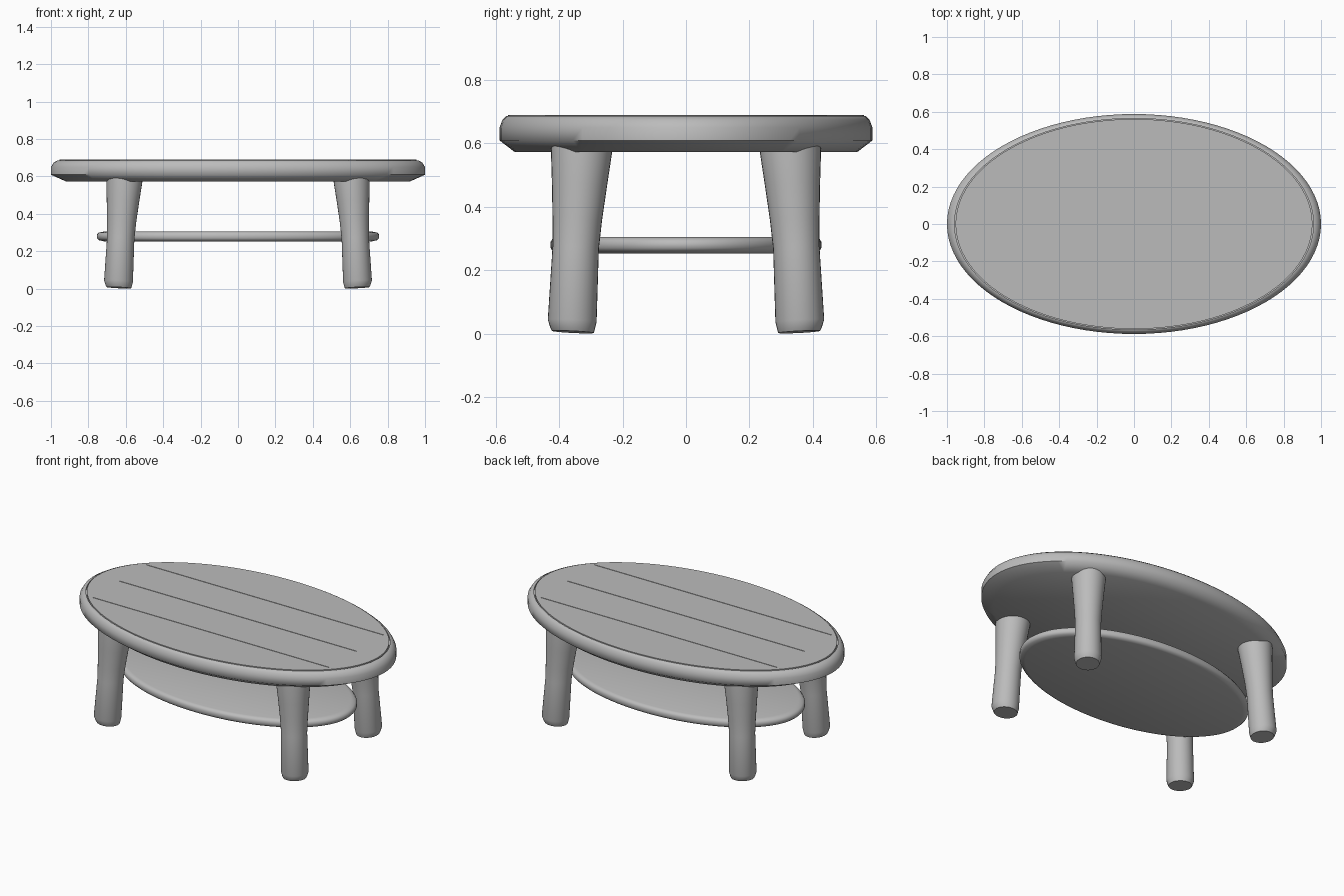
import bpy, bmesh, math

if "Cube" in bpy.data.objects:
    bpy.data.objects.remove(bpy.data.objects["Cube"])

grey = bpy.data.materials.new("plain_grey")
grey.use_nodes = True
colour = (0.5, 0.5, 0.5, 1)
grey.diffuse_color = colour
grey.node_tree.nodes["Principled BSDF"].inputs["Base Color"].default_value = colour


def finish(bm, name):
    bmesh.ops.recalc_face_normals(bm, faces=bm.faces)
    mesh = bpy.data.meshes.new(name)
    bm.to_mesh(mesh)
    bm.free()
    mesh.materials.append(grey)
    obj = bpy.data.objects.new(name, mesh)
    bpy.context.collection.objects.link(obj)
    return obj


def activate(obj):
    bpy.ops.object.select_all(action='DESELECT')
    obj.select_set(True)
    bpy.context.view_layer.objects.active = obj


def smooth(obj, degrees):
    activate(obj)
    bpy.ops.object.shade_smooth_by_angle(angle=math.radians(degrees))


def loft(name, rings, sides, lean=(0, 0)):
    """Capped loft through elliptical rings (cx, cy, z, rx, ry), optionally tilted."""
    bm = bmesh.new()
    loops = []
    for cx, cy, z, rx, ry in rings:
        loop = []
        for i in range(sides):
            a = math.tau * i / sides
            dx, dy = rx * math.cos(a), ry * math.sin(a)
            loop.append(bm.verts.new((cx + dx, cy + dy, z + lean[0] * dx + lean[1] * dy)))
        loops.append(loop)
    for low, high in zip(loops, loops[1:]):
        for i in range(sides):
            j = (i + 1) % sides
            bm.faces.new((low[i], low[j], high[j], high[i]))
    bm.faces.new(loops[0][::-1])
    bm.faces.new(loops[-1])
    return finish(bm, name)


def oval(name, a, b, profile):
    return loft(name, [(0, 0, z, a * s, b * s) for s, z in profile], 96)


# Oval top with bevelled rim and a fine groove around the inset panel
table_top = oval("table_top", 1.0, 0.588, [
    (0.92, 0.573), (1.0, 0.609), (1.0, 0.65), (0.985, 0.674), (0.965, 0.686),
    (0.96, 0.686), (0.96, 0.676), (0.954, 0.676), (0.954, 0.69)])

# Plank seams cut into the panel
bm = bmesh.new()
for y in (-0.263, 0, 0.263):
    box = bmesh.ops.create_cube(bm, size=1)["verts"]
    bmesh.ops.scale(bm, vec=(1.62, 0.004, 0.02), verts=box)
    bmesh.ops.translate(bm, vec=(0, y, 0.692), verts=box)
cutter = finish(bm, "seam_cutter")
cutter.hide_render = True
cut = table_top.modifiers.new("seams", 'BOOLEAN')
cut.operation = 'DIFFERENCE'
cut.solver = 'EXACT'
cut.object = cutter
activate(table_top)
bpy.ops.object.modifier_apply(modifier=cut.name)
bpy.data.objects.remove(cutter)
smooth(table_top, 60)

# Lower oval shelf
shelf = oval("shelf", 0.755, 0.427, [
    (0.95, 0.253), (0.985, 0.259), (1.0, 0.27), (1.0, 0.289),
    (0.985, 0.3), (0.95, 0.305)])
smooth(shelf, 60)

# Four splayed legs, flared towards the top: (x, y, z, radius)
leg_path = [(0.637, 0.357, 0.005, 0.066), (0.638, 0.358, 0.015, 0.070),
            (0.639, 0.359, 0.04, 0.077), (0.627, 0.348, 0.27, 0.073),
            (0.622, 0.343, 0.36, 0.078), (0.615, 0.336, 0.47, 0.087),
            (0.608, 0.33, 0.57, 0.096), (0.607, 0.329, 0.592, 0.096)]
for depth, sy in (("front", -1), ("back", 1)):
    for side, sx in (("left", 1), ("right", -1)):
        rings = [(sx * x, sy * y, z, r, r) for x, y, z, r in leg_path]
        leg = loft(f"{depth}_{side}_leg", rings, 32, (0.05 * sx, 0.05 * sy))
        smooth(leg, 40)
